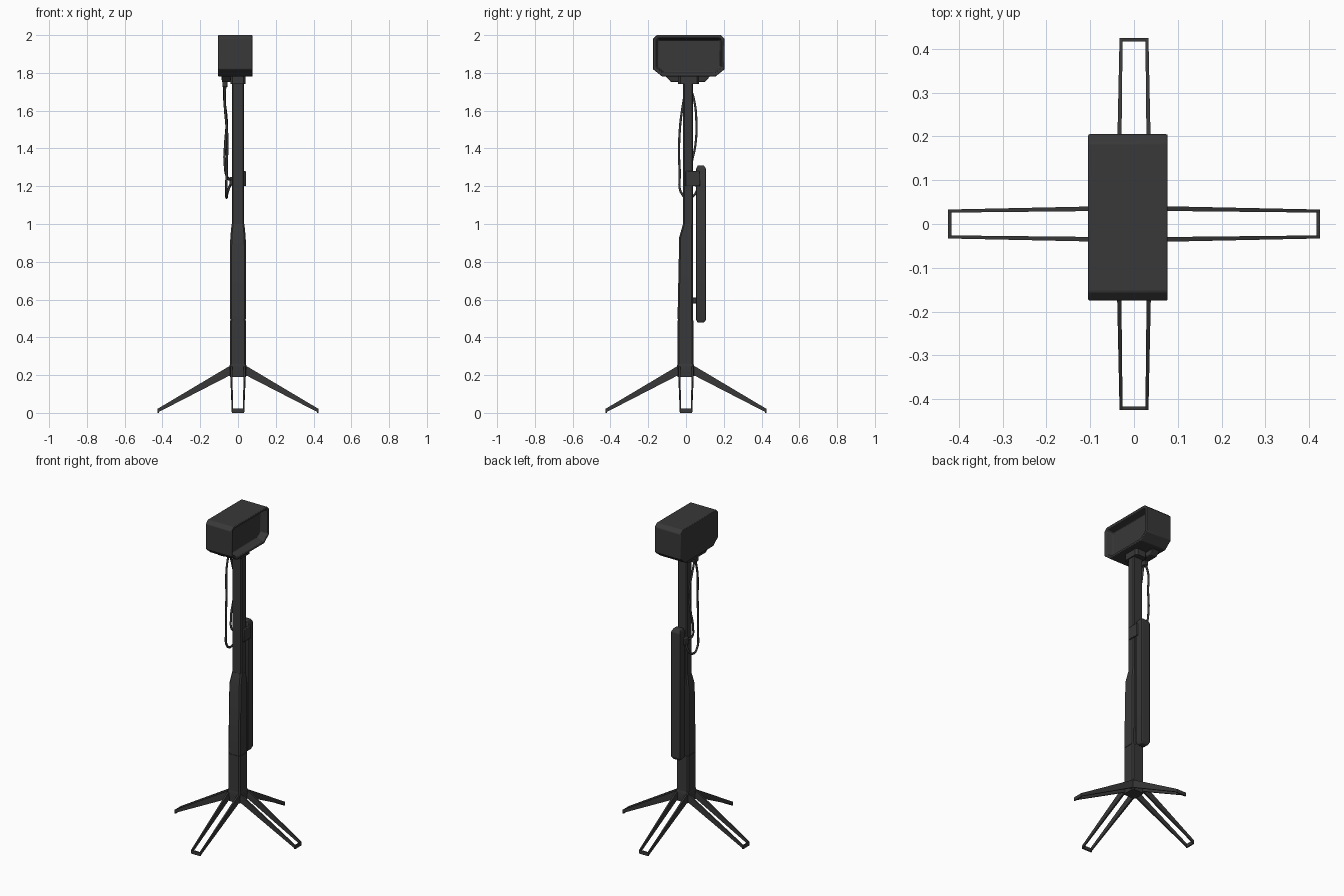
import bpy, bmesh
from math import pi
from mathutils import Matrix, Vector

cube = bpy.data.objects.get("Cube")
if cube:
    bpy.data.objects.remove(cube)

charcoal = bpy.data.materials.new("charcoal")
charcoal.use_nodes = True
charcoal.diffuse_color = (0.04, 0.04, 0.04, 1)
charcoal.node_tree.nodes["Principled BSDF"].inputs["Base Color"].default_value = (0.04, 0.04, 0.04, 1)


def finish(name, bm, bevel=0):
    bmesh.ops.recalc_face_normals(bm, faces=bm.faces)
    mesh = bpy.data.meshes.new(name)
    bm.to_mesh(mesh)
    bm.free()
    mesh.materials.append(charcoal)
    ob = bpy.data.objects.new(name, mesh)
    bpy.context.collection.objects.link(ob)
    if bevel:
        mod = ob.modifiers.new("edges", "BEVEL")
        mod.width, mod.segments, mod.limit_method = bevel, 2, "ANGLE"
    return ob


def loft(bm, rings):
    """Skin a stack of equal rings and cap both ends; returns the last cap."""
    rows = [[bm.verts.new(p) for p in ring] for ring in rings]
    for a, b in zip(rows, rows[1:]):
        for i in range(len(a)):
            j = (i + 1) % len(a)
            bm.faces.new((a[i], a[j], b[j], b[i]))
    bm.faces.new(rows[0])
    return bm.faces.new(rows[-1])


def rect(x0, x1, y0, y1, z, c=0.0):
    """Horizontal rectangle with corners cut by c."""
    if not c:
        return [(x0, y0, z), (x1, y0, z), (x1, y1, z), (x0, y1, z)]
    return [(x0 + c, y0, z), (x1 - c, y0, z), (x1, y0 + c, z), (x1, y1 - c, z),
            (x1 - c, y1, z), (x0 + c, y1, z), (x0, y1 - c, z), (x0, y0 + c, z)]


def column(name, rings, bevel=0):
    bm = bmesh.new()
    loft(bm, [rect(*r) for r in rings])
    return finish(name, bm, bevel)


def box(name, x0, x1, y0, y1, z0, z1, bevel=0):
    return column(name, [(x0, x1, y0, y1, z0), (x0, x1, y0, y1, z1)], bevel)


# Pole: base block, sleeve with sloped shoulder, slim upper tube, collar
column("base_block", [(-.042, .042, -.045, .04, .19, .008), (-.042, .042, -.045, .04, .49, .008)])
column("seam", [(-.039, .039, -.042, .037, .48, .008), (-.039, .039, -.042, .037, .505, .008)])
column("sleeve", [(-.042, .042, -.045, .038, .496, .008), (-.041, .041, -.036, .038, .93, .008),
                  (-.034, .034, -.016, .038, 1.0, .008)])
column("upper_tube", [(-.033, .033, -.015, .038, .98, .006), (-.033, .033, -.015, .038, 1.76, .006)])
column("collar", [(-.04, .04, -.042, .07, 1.74, .012), (-.04, .04, -.042, .07, 1.785, .012)])

# Head: chamfered prism with a recessed face on the left side
profile = [(-.155, 2), (-.175, 1.98), (-.175, 1.82), (-.125, 1.78),
           (.155, 1.78), (.205, 1.82), (.205, 1.98), (.185, 2)]
bm = bmesh.new()
screen = loft(bm, [[(x, y, z) for y, z in profile] for x in (-.105, .077)])
bmesh.ops.recalc_face_normals(bm, faces=bm.faces)
bmesh.ops.inset_region(bm, faces=[screen], thickness=.016)
bmesh.ops.inset_region(bm, faces=[screen], thickness=.012, depth=-.045)
finish("head", bm, .004)

# Tapered connector housings under the head
column("head_bracket", [(-.085, -.04, -.08, .1, 1.752), (-.088, -.035, -.11, .13, 1.785)], .003)
box("cable_plug", -.082, -.055, -.01, .03, 1.725, 1.755, .004)

# Bar pack on the back with clips
column("back_bar", [(-.022, .022, .062, .095, .478), (-.031, .031, .052, .107, .495),
                    (-.031, .031, .052, .107, 1.29), (-.022, .022, .062, .095, 1.31)], .004)
for i, z in enumerate((.595, 1.23)):
    box(f"bar_clip_{i}", -.02, .02, .03, .06, z - .016, z + .016, .004)
box("side_latch", .028, .042, -.002, .075, 1.2, 1.28, .004)
box("cable_socket", -.045, -.025, .035, .07, 1.205, 1.25, .004)

# Four open-frame legs
for n, name in enumerate(("left_leg", "back_leg", "right_leg", "front_leg")):
    bm = bmesh.new()
    for s in (-1, 1):
        loft(bm, [[(r, s * w, b), (r, s * (w - t), b), (r, s * (w - t), h), (r, s * w, h)]
                  for r, w, t, b, h in ((.025, .042, .012, .2, .25), (.05, .041, .011, .195, .245),
                                        (.425, .033, .007, .002, .022))])
    loft(bm, [rect(.417, .425, -.033, .033, z) for z in (0, .022)])
    bmesh.ops.transform(bm, matrix=Matrix.Rotation(n * pi / 2, 4, "Z"), verts=bm.verts)
    finish(name, bm)
column("hub_cap", [(-.04, .04, -.042, .04, .19, .006), (-.046, .046, -.048, .045, .245, .006),
                   (-.042, .042, -.045, .04, .26, .006)])


# Hanging cables beside the pole
def cable(name, points):
    curve = bpy.data.curves.new(name, "CURVE")
    curve.dimensions = "3D"
    curve.bevel_depth, curve.bevel_resolution, curve.resolution_u = .0065, 1, 6
    curve.use_fill_caps = True
    spline = curve.splines.new("BEZIER")
    spline.bezier_points.add(len(points) - 1)
    for bp, p in zip(spline.bezier_points, points):
        bp.co = Vector(p)
        bp.handle_left_type = bp.handle_right_type = "AUTO"
    curve.materials.append(charcoal)
    bpy.context.collection.objects.link(bpy.data.objects.new(name, curve))


cable("long_cable", [(-.068, .005, 1.74), (-.07, -.015, 1.64), (-.058, -.034, 1.48), (-.06, -.033, 1.28),
                     (-.062, -.015, 1.15), (-.06, .02, 1.14), (-.055, .055, 1.17), (-.035, .055, 1.22)])
cable("short_cable", [(-.072, .015, 1.74), (-.072, .042, 1.66), (-.06, .055, 1.54), (-.068, .05, 1.42),
                      (-.07, .03, 1.32), (-.052, .025, 1.24), (-.035, .045, 1.235)])

for ob in bpy.data.objects:
    ob.select_set(ob.type == "MESH")
bpy.context.view_layer.objects.active = bpy.data.objects["head"]
bpy.ops.object.shade_smooth_by_angle()
